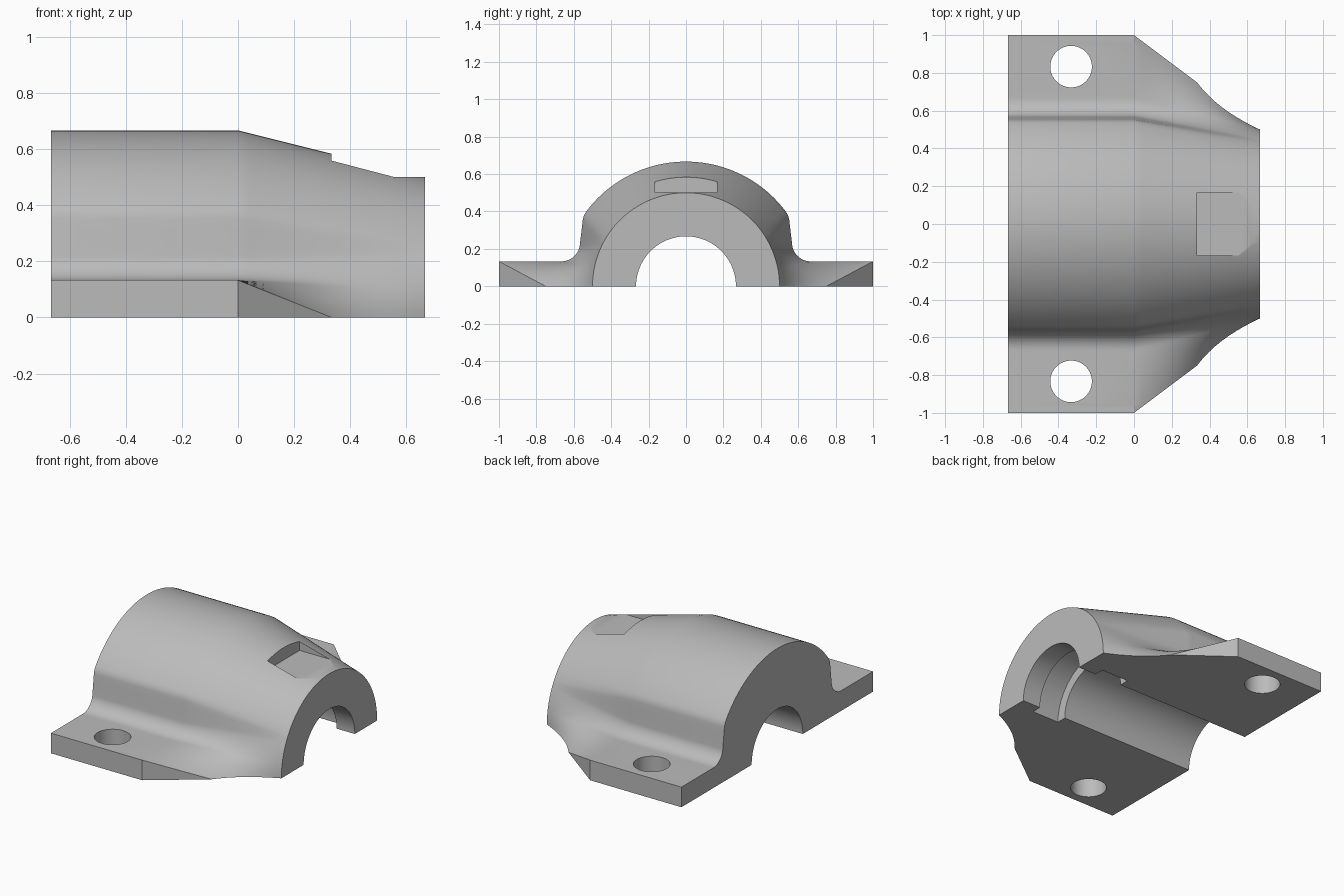
import bpy
import bmesh
from math import sin, cos, radians, pi
from mathutils import Matrix

if "Cube" in bpy.data.objects:
    bpy.data.objects.remove(bpy.data.objects["Cube"])

HALF = 2 / 3        # half length along x, also the large outer radius
FLANGE = 0.133      # flange thickness
NOSE = 0.5          # outer radius at the small end


def steps(n):
    return [i / n for i in range(n)]


def arc(cy, cz, r, a0, a1, n):
    angles = [radians(a0 + (a1 - a0) * t) for t in steps(n)]
    return [(cy + r * cos(a), cz + r * sin(a)) for a in angles]


# Wide profile: flange top, fillet, flank, shoulder, crown
flat = [(1 + (HALF - 1) * t, FLANGE) for t in steps(16)]
fillet = arc(HALF, FLANGE + 0.1, 0.1, 270, 188, 14)
flank = [(0.568 - 0.016 * t, 0.219 + 0.135 * t) for t in steps(4)]
shoulder = arc(0.453, 0.34, 0.1, 8, 37, 6)
crown = arc(0, 0, HALF, 37, 90, 20)
wide = flat + fillet + flank + shoulder + crown + [(0, HALF)]

# Matching nose profile: straight skirt running into a semicircle
skirt = []
for t in steps(len(flat)):
    z = -FLANGE + (FLANGE + 0.1) * t
    skirt.append((NOSE if z < 0 else (NOSE ** 2 - z ** 2) ** 0.5, z))
side = arc(0, 0, NOSE, 11.5, 37, len(fillet + flank + shoulder))
nose = skirt + side + arc(0, 0, NOSE, 37, 90, len(crown)) + [(0, NOSE)]


def section(x, t):
    half = [(a[0] + (b[0] - a[0]) * t, a[1] + (b[1] - a[1]) * t)
            for a, b in zip(wide, nose)]
    half = [(half[0][0], -0.3)] + half
    full = half + [(-y, z) for y, z in reversed(half[:-1])]
    return [(x, y, z) for y, z in full]


# Housing: loft the sections, then trim flat at the base
bm = bmesh.new()
stations = [(-HALF, 0)] + [(HALF * i / 16, i / 16) for i in range(17)]
rings = [[bm.verts.new(p) for p in section(x, t)] for x, t in stations]
for r0, r1 in zip(rings, rings[1:]):
    for i in range(len(r0)):
        j = (i + 1) % len(r0)
        bm.faces.new((r0[i], r0[j], r1[j], r1[i]))
bm.faces.new(rings[0])
bm.faces.new(rings[-1])
bmesh.ops.bisect_plane(bm, geom=bm.verts[:] + bm.edges[:] + bm.faces[:],
                       plane_co=(0, 0, 0), plane_no=(0, 0, 1), clear_inner=True)
bmesh.ops.holes_fill(bm, edges=[e for e in bm.edges if e.is_boundary], sides=0)
bmesh.ops.recalc_face_normals(bm, faces=bm.faces[:])
mesh = bpy.data.meshes.new("bearing_cap")
bm.to_mesh(mesh)
bm.free()
cap = bpy.data.objects.new("bearing_cap", mesh)
bpy.context.collection.objects.link(cap)


def cut(fill):
    """Subtract a temporary solid from the cap."""
    b = bmesh.new()
    fill(b)
    me = bpy.data.meshes.new("cutter")
    b.to_mesh(me)
    b.free()
    tool = bpy.data.objects.new("cutter", me)
    tool.hide_render = True
    bpy.context.collection.objects.link(tool)
    bpy.context.view_layer.objects.active = cap
    mod = cap.modifiers.new("cut", 'BOOLEAN')
    mod.operation = 'DIFFERENCE'
    mod.solver = 'EXACT'
    mod.object = tool
    bpy.ops.object.modifier_apply(modifier=mod.name)
    bpy.data.objects.remove(tool)


def cylinder(r, depth, matrix, n=64):
    return lambda b: bmesh.ops.create_cone(
        b, cap_ends=True, segments=n, radius1=r, radius2=r, depth=depth, matrix=matrix)


along_x = Matrix.Rotation(pi / 2, 4, 'Y')
# Shaft bore and seal groove
cut(cylinder(0.267, 2, along_x, 96))
cut(cylinder(0.333, 0.2, Matrix.Translation((0.433, 0, 0)) @ along_x, 96))
# Bolt holes
for s in (-1, 1):
    cut(cylinder(0.11, 1, Matrix.Translation((-0.333, s * 0.833, 0))))
# Square pocket on top of the nose
cut(lambda b: bmesh.ops.create_cube(b, size=1, matrix=Matrix.Translation(
    (0.533, 0, 0.651)) @ Matrix.Diagonal((0.4, 0.334, 0.3, 1))))

# Material and shading
mat = bpy.data.materials.new("plain_grey")
mat.use_nodes = True
grey = (0.5, 0.5, 0.5, 1)
mat.diffuse_color = grey
mat.node_tree.nodes["Principled BSDF"].inputs["Base Color"].default_value = grey
cap.data.materials.clear()
cap.data.materials.append(mat)
bpy.ops.object.select_all(action='DESELECT')
cap.select_set(True)
bpy.context.view_layer.objects.active = cap
bpy.ops.object.shade_smooth_by_angle(angle=radians(20))
